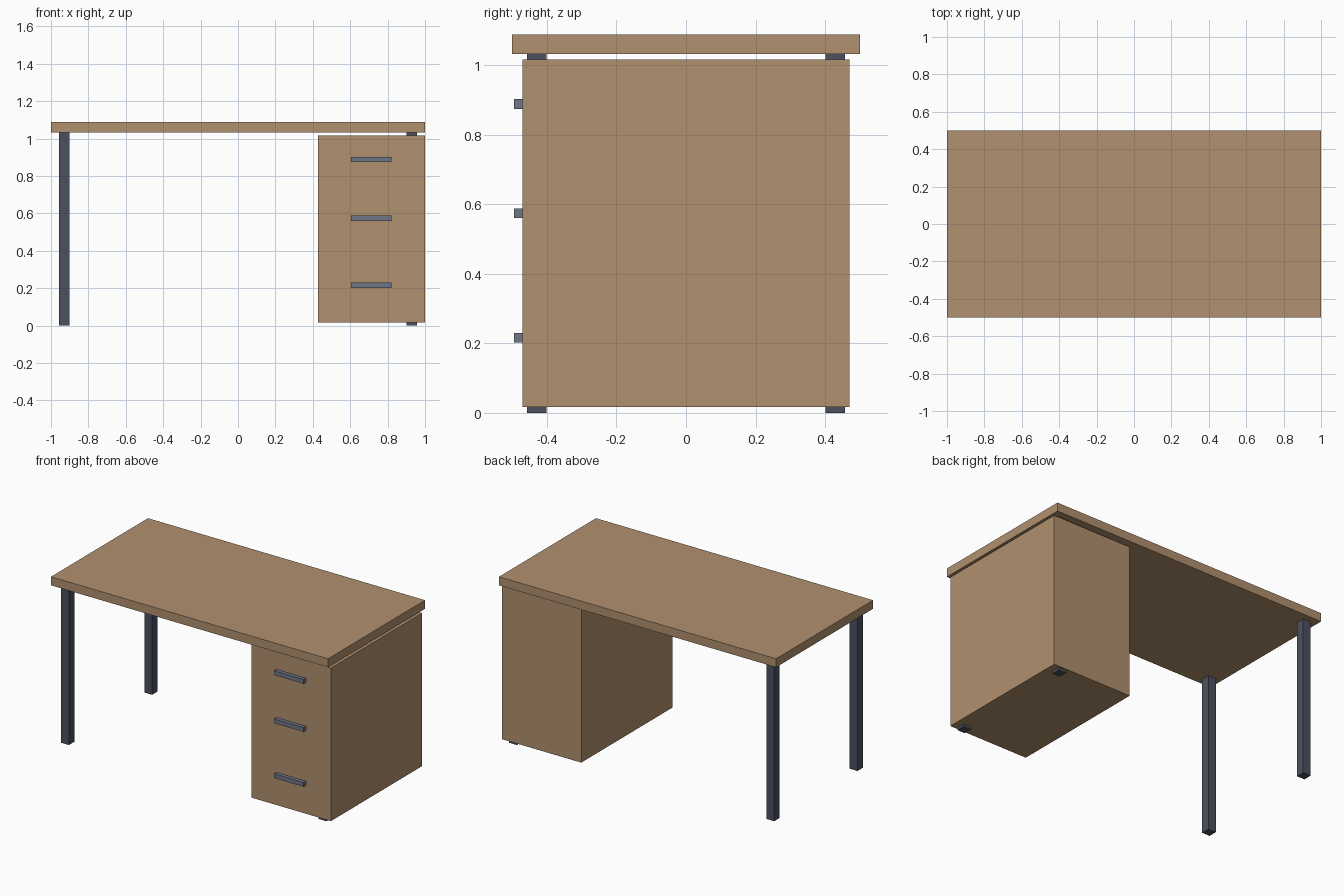
import bpy
from mathutils import Vector

cube = bpy.data.objects.get("Cube")
if cube:
    bpy.data.objects.remove(cube, do_unlink=True)


def material(name, rgb):
    mat = bpy.data.materials.new(name)
    mat.use_nodes = True
    color = (*rgb, 1.0)
    mat.diffuse_color = color
    mat.node_tree.nodes["Principled BSDF"].inputs["Base Color"].default_value = color
    return mat


def box(name, low, high, mat):
    """Add a box spanning two opposite corners."""
    low, high = Vector(low), Vector(high)
    bpy.ops.mesh.primitive_cube_add(size=1, location=(low + high) / 2)
    obj = bpy.context.object
    obj.name = name
    obj.scale = high - low
    bpy.ops.object.transform_apply(location=False, rotation=False, scale=True)
    obj.data.materials.append(mat)
    return obj


wood = material("warm wood", (0.434, 0.279, 0.156))
dark_metal = material("dark metal", (0.072, 0.082, 0.115))
grey_metal = material("grey metal", (0.156, 0.181, 0.235))

# Tabletop and drawer cabinet
box("tabletop", (-1, -0.5, 1.032), (1, 0.5, 1.088), wood)
box("drawer_cabinet", (0.427, -0.47, 0.017), (1, 0.47, 1.016), wood)

# Four square legs, two of them running through the cabinet
half = 0.028
for side, x in (("right", -0.929), ("left", 0.929)):
    for end, y in (("front", -0.429), ("back", 0.429)):
        box(f"{end}_{side}_leg", (x - half, y - half, 0),
            (x + half, y + half, 1.032), dark_metal)

# Drawer handles
for level, z in (("lower", 0.216), ("middle", 0.574), ("upper", 0.888)):
    box(f"{level}_drawer_handle", (0.604, -0.494, z - 0.014),
        (0.82, -0.47, z + 0.014), grey_metal)
